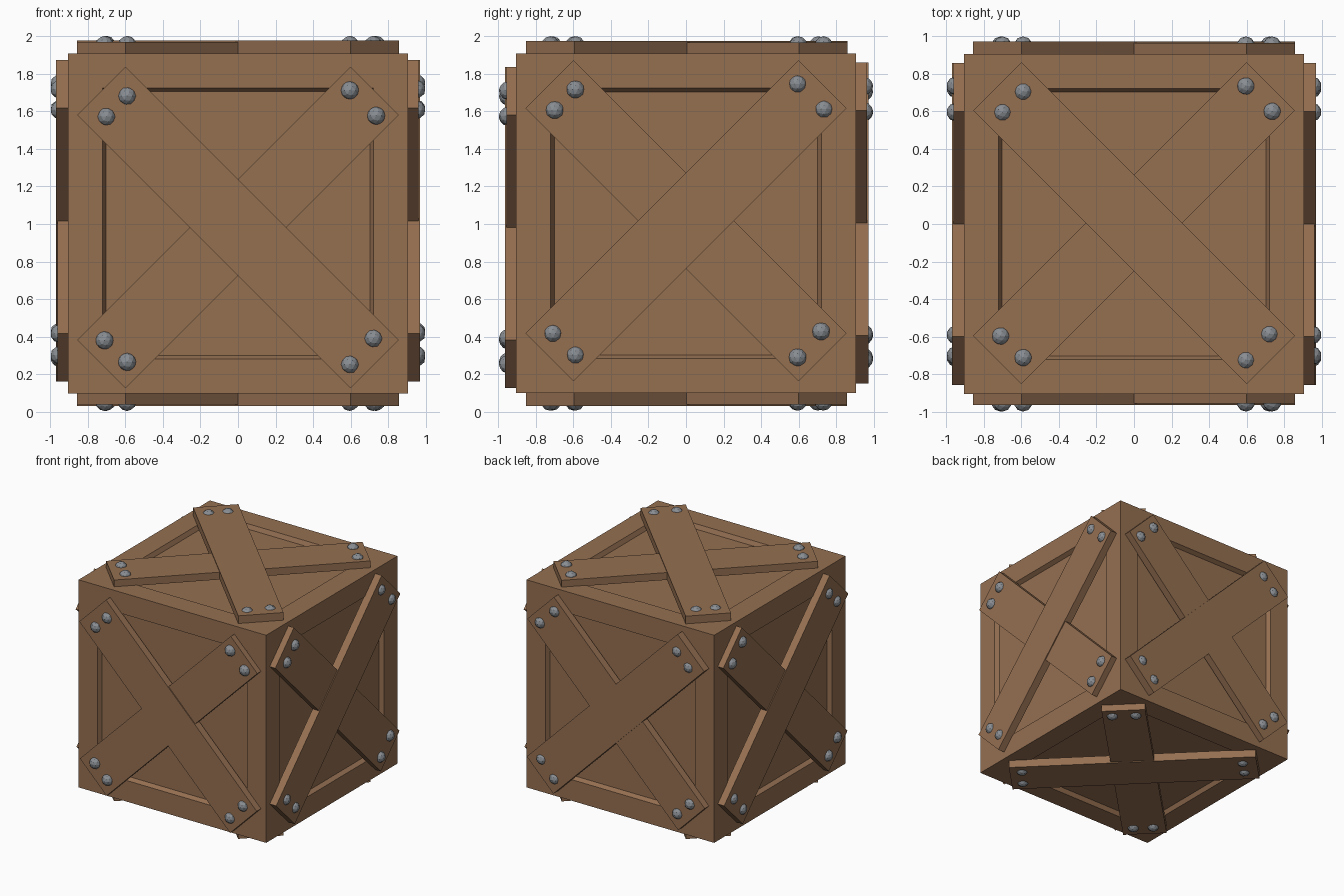
import bpy, bmesh, math
from mathutils import Vector, Matrix

if "Cube" in bpy.data.objects:
    bpy.data.objects.remove(bpy.data.objects["Cube"])

CZ = 1.003      # height of the crate centre
HALF = 0.905    # half size of the crate body


def material(name, rgb):
    m = bpy.data.materials.new(name)
    m.diffuse_color = (*rgb, 1)
    m.use_nodes = True
    m.node_tree.nodes["Principled BSDF"].inputs["Base Color"].default_value = m.diffuse_color
    return m


wood = material("brown wood", (0.30, 0.160, 0.083))
steel = material("grey steel", (0.25, 0.27, 0.29))


def finish(name, bm, mat):
    bmesh.ops.recalc_face_normals(bm, faces=bm.faces)
    me = bpy.data.meshes.new(name)
    bm.to_mesh(me)
    bm.free()
    me.materials.append(mat)
    ob = bpy.data.objects.new(name, me)
    bpy.context.collection.objects.link(ob)
    return ob


# crate body: cube with a shallow sloped recess in every side
bm = bmesh.new()
bmesh.ops.create_cube(bm, size=HALF * 2, matrix=Matrix.Translation((0, 0, CZ)))
sides = bm.faces[:]
bmesh.ops.inset_individual(bm, faces=sides, thickness=0.26, depth=0)
bmesh.ops.inset_individual(bm, faces=sides, thickness=0.028, depth=-0.036)
finish("crate_body", bm, wood)

X, Y, Z = Vector((1, 0, 0)), Vector((0, 1, 0)), Vector((0, 0, 1))
# side name, across, up, outward, centre of the cross, slope of upper board, outer height
SIDES = [
    ("front", X, Z, -Y, 0.981 - CZ, -1, 0.964),
    ("back", X, Z, Y, 1.005 - CZ, -1, 0.972),
    ("right", Y, Z, X, 1.017 - CZ, 1, 0.967),
    ("left", Y, Z, -X, 1.017 - CZ, -1, 0.967),
    ("top", X, Y, Z, 0.004, -1, 0.972),
    ("bottom", X, Y, -Z, 0.002, -1, 0.972),
]
BOLTS = [(-0.70, 0.59), (-0.59, 0.70), (0.595, 0.73), (0.735, 0.595),
         (-0.71, -0.60), (-0.59, -0.715), (0.595, -0.728), (0.72, -0.59)]

for side, u, v, n, shift, slope, height in SIDES:
    centre = Vector((0, 0, CZ)) + v * shift
    # two crossed boards, one slightly proud of the other
    for label, s, top in (("upper", slope, height), ("lower", -slope, height - 0.008)):
        along = (u + v * s).normalized()
        across = (v - u * s).normalized()
        bm = bmesh.new()
        bmesh.ops.create_cube(bm, size=1)
        low = 0.90
        for p in bm.verts:
            a, b, c = p.co
            p.co = (centre + along * a * 2.057 + across * b * 0.363
                    + n * (low + (c + 0.5) * (top - low)))
        finish(f"{side}_{label}_board", bm, wood)
    # faceted bolt heads at the board ends
    bm = bmesh.new()
    for a, b in BOLTS:
        pos = centre + u * a + v * b + n * 0.949
        bmesh.ops.create_icosphere(bm, subdivisions=2, radius=0.049,
                                   matrix=Matrix.Translation(pos))
    finish(f"{side}_bolts", bm, steel)
